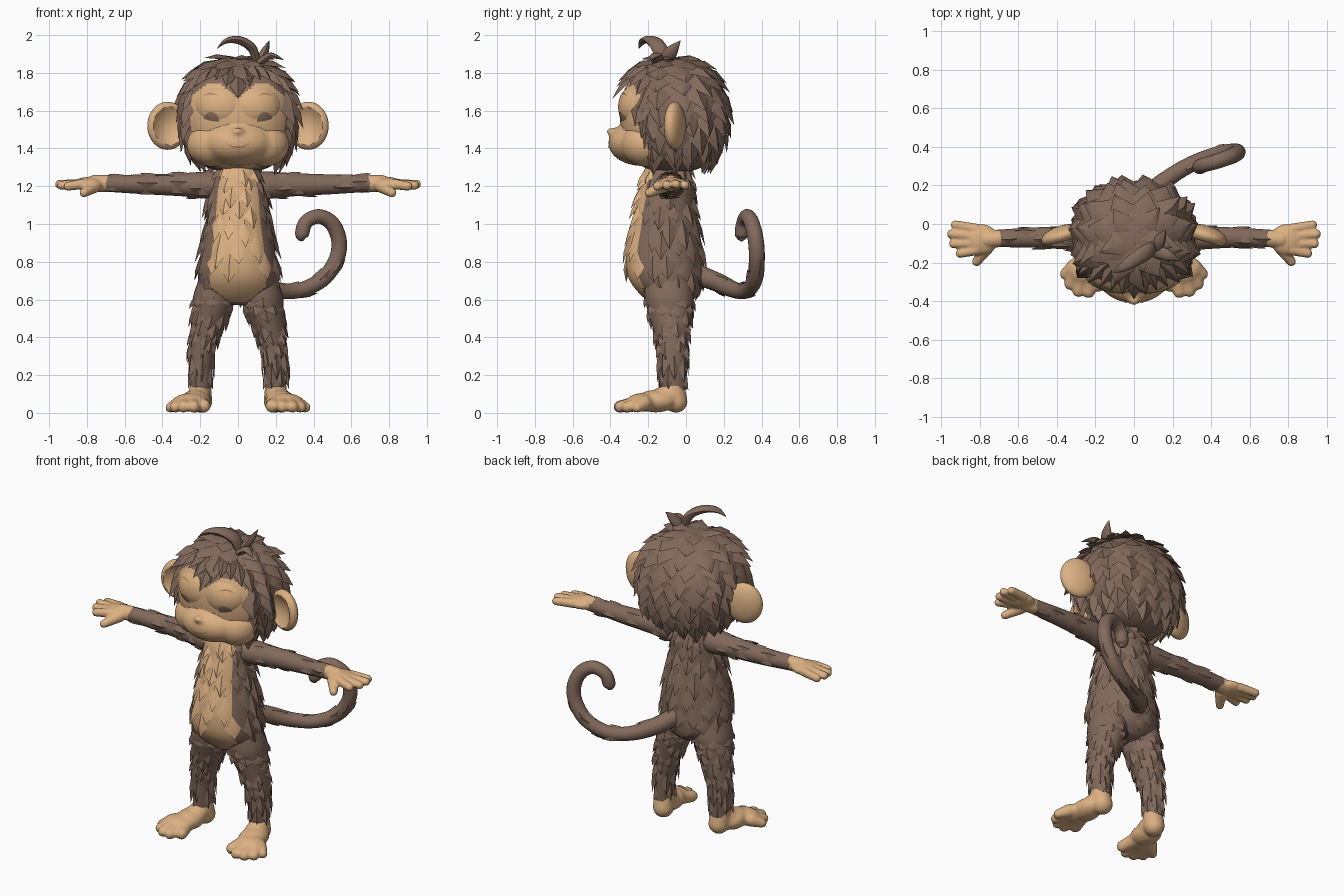
import bpy, bmesh, math, random
from math import sin, cos, pi, radians
from mathutils import Vector, Matrix
from mathutils.bvhtree import BVHTree

if "Cube" in bpy.data.objects:
    bpy.data.objects.remove(bpy.data.objects["Cube"])
rng = random.Random(4)
made = []


def material(name, rgb):
    m = bpy.data.materials.new(name)
    m.use_nodes = True
    m.diffuse_color = (*rgb, 1)
    m.node_tree.nodes["Principled BSDF"].inputs["Base Color"].default_value = (*rgb, 1)
    return m


FUR = material("brown fur", (0.225, 0.143, 0.105))
SKIN = material("tan skin", (0.71, 0.435, 0.225))
EYE = material("eye brown", (0.3, 0.195, 0.125))
LINE = material("mouth brown", (0.36, 0.19, 0.1))


def finish(name, bm, *mats):
    bmesh.ops.recalc_face_normals(bm, faces=bm.faces)
    me = bpy.data.meshes.new(name)
    bm.to_mesh(me)
    bm.free()
    ob = bpy.data.objects.new(name, me)
    bpy.context.collection.objects.link(ob)
    for m in mats:
        me.materials.append(m)
    made.append(ob)
    return ob


def spline(pts, t):
    # smooth interpolation through tuples
    x = max(0, min(0.9999, t)) * (len(pts) - 1)
    i = int(x)
    u = x - i
    a, b, c, d = (pts[max(0, min(len(pts) - 1, i + k))] for k in (-1, 0, 1, 2))
    return [0.5 * (2*q + (r - p)*u + (2*p - 5*q + 4*r - s)*u*u + (3*q - p - 3*r + s)*u**3)
            for p, q, r, s in zip(a, b, c, d)]


def loft(rings, place):
    # rings: (station, centre u, centre v, radius u, radius v)
    def f(t, a, off=0):
        s, cu, cv, ru, rv = spline(rings, t)
        return Vector(place(cu + (ru + off) * sin(a), cv - (rv + off) * cos(a), s))
    return f


def tube(path, flat=1):
    # path: (x, y, z, radius)
    def f(t, a, off=0):
        *c, r = spline(path, t)
        tan = Vector(spline(path, t + 0.02)[:3]) - Vector(spline(path, t - 0.02)[:3])
        n = tan.cross(Vector((0, 1, 0))).normalized()
        b = tan.cross(n).normalized()
        return Vector(c) + (n * sin(a) * flat + b * cos(a)) * (r + off)
    return f


def surface(bm, f, t0, t1, n, m, rule=lambda t, a: 0):
    rows = [[bm.verts.new(f(t0 + (t1 - t0) * i / n, 2*pi*j/m - pi)) for j in range(m)] for i in range(n + 1)]
    for i in range(n):
        for j in range(m):
            k = (j + 1) % m
            face = bm.faces.new((rows[i][j], rows[i][k], rows[i + 1][k], rows[i + 1][j]))
            face.material_index = rule(t0 + (t1 - t0) * (i + 0.5) / n, 2*pi*(j + 0.5)/m - pi)
    bm.faces.new(rows[0])
    bm.faces.new(rows[-1])


def tuft(bm, f, t, dt, a, da, lift, mat=0, swirl=0):
    # leaf-shaped lock lying along the surface, tip raised
    m = t + dt * 0.5
    spots = ((t, a - da*0.6, -0.012), (t, a, 0.002), (t, a + da*0.6, -0.012),
             (m, a - da, lift*0.1), (m, a, lift*0.6 + 0.004), (m, a + da, lift*0.1),
             (t + dt, a + swirl, lift))
    v = [bm.verts.new(f(*s)) for s in spots]
    for ids in ((0, 1, 4, 3), (1, 2, 5, 4), (3, 4, 6), (4, 5, 6), (0, 3, 6, 5, 2), (0, 2, 1)):
        bm.faces.new([v[i] for i in ids]).material_index = mat


def fur(bm, f, t0, t1, rows, count, dt, lift, rule=lambda t, a: 0, keep=1.0):
    for i in range(rows):
        for j in range(count):
            t = t0 + (t1 - t0) * i / (rows - 1) + rng.uniform(-0.2, 0.2) * dt
            a = 2*pi*(j + (i % 2)/2 + rng.uniform(-0.15, 0.15))/count - pi
            a = (a + pi) % (2*pi) - pi
            mat = rule(t, a)
            if rng.random() < keep and mat is not None:
                tuft(bm, f, t, dt * rng.uniform(0.8, 1.15), a, pi/count*0.95, lift * rng.uniform(0.6, 1.2), mat)


def chain(p, q, r0, r1, n=7):
    p, q = Vector(p), Vector(q)
    return [(*p.lerp(q, i/(n - 1)), *[r0 + (r1 - r0)*i/(n - 1)]*3) for i in range(n)]


def blob(name, balls, voxel, mat, side=1, smooth=5):
    # ellipsoids fused into one soft skin
    bm = bmesh.new()
    for x, y, z, rx, ry, rz in balls:
        bmesh.ops.create_icosphere(bm, subdivisions=3, radius=1,
            matrix=Matrix.Translation((x*side, y, z)) @ Matrix.Diagonal((rx, ry, rz, 1)))
    ob = finish(name, bm, mat)
    mod = ob.modifiers.new("fuse", 'REMESH')
    mod.mode, mod.voxel_size = 'VOXEL', voxel
    mod = ob.modifiers.new("soften", 'SMOOTH')
    mod.factor, mod.iterations = 0.5, smooth
    dg = bpy.context.evaluated_depsgraph_get()
    me = bpy.data.meshes.new_from_object(ob.evaluated_get(dg))
    ob.modifiers.clear()
    ob.data = me
    if not me.materials:
        me.materials.append(mat)
    return ob


# torso with pale belly
torso = loft([(1.36, 0, -.08, .09, .1), (1.27, 0, -.1, .118, .128), (1.2, 0, -.1, .145, .143),
              (1.1, 0, -.11, .16, .157), (1.0, 0, -.11, .17, .176), (.85, 0, -.115, .197, .201),
              (.72, 0, -.11, .212, .196), (.63, 0, -.09, .19, .155), (.57, 0, -.08, .1, .09)],
             lambda u, v, s: (u, v, s))
belly = lambda t, a: int(abs(a) < 0.82 - 3 * max(0, t - 0.8) and t < 0.95)
bm = bmesh.new()
surface(bm, torso, 0, 1, 40, 64, belly)
fur(bm, torso, 0.08, 0.82, 9, 13, 0.14, 0.024,
    lambda t, a: None if t > 0.68 and abs(a) < 0.95 else belly(t, a), 0.9)
finish("torso", bm, FUR, SKIN)

for side, label in ((1, "left"), (-1, "right")):
    # legs
    leg = loft([(.74, .1, -.1, .095, .12), (.62, .125, -.09, .112, .13), (.54, .138, -.085, .104, .118),
                (.42, .17, -.075, .083, .093), (.3, .195, -.07, .067, .077), (.12, .2, -.065, .054, .064)],
               lambda u, v, s: (u * side, v, s))
    bm = bmesh.new()
    surface(bm, leg, 0, 1, 24, 32)
    fur(bm, leg, 0.24, 0.86, 8, 8, 0.14, 0.017, keep=0.85)
    finish(label + "_leg", bm, FUR)
    # arms
    arm = loft([(.05, -.09, 1.205, .06, .06), (.14, -.085, 1.205, .077, .073), (.3, -.075, 1.208, .062, .061),
                (.5, -.07, 1.21, .053, .052), (.71, -.075, 1.215, .045, .043)],
               lambda u, v, s: (s * side, u, v))
    bm = bmesh.new()
    surface(bm, arm, 0, 1, 28, 28)
    fur(bm, arm, 0.25, 0.88, 7, 5, 0.11, 0.009, keep=0.5)
    finish(label + "_arm", bm, FUR)
    # hands: palm, four fingers, thumb
    balls = chain((.70, -.075, 1.215), (.76, -.08, 1.215), .046, .045) + [(.79, -.08, 1.212, .085, .08, .037)]
    for y0, tip in ((-.025, (.925, -.005, 1.205)), (-.063, (.945, -.052, 1.21)),
                    (-.102, (.935, -.102, 1.205)), (-.135, (.9, -.152, 1.2))):
        balls += chain((.82, y0, 1.212), tip, .028, .024, 9)
    balls += chain((.76, -.12, 1.2), (.815, -.195, 1.165), .036, .024, 8)
    blob(label + "_hand", balls, 0.007, SKIN, side, 3)
    # feet: heel, arch, five toes
    balls = chain((.2, -.065, .13), (.197, -.053, .062), .059, .062) + [(.21, -.11, .08, .066, .08, .062)]
    balls += [(.225, -.16, .062, .08, .11, .06), (.252, -.235, .055, .095, .08, .05)]
    for root, tip, r in (((.2, -.24), (.18, -.315), .036), ((.24, -.26), (.235, -.352), .033),
                         ((.27, -.26), (.288, -.347), .032), ((.3, -.24), (.332, -.312), .03),
                         ((.31, -.22), (.358, -.26), .028)):
        balls += chain((*root, .05), (*tip, r), .04, r)
    blob(label + "_foot", balls, 0.009, SKIN, side, 6)
    # ears: cupped discs, rims swept forward
    bm = bmesh.new()
    bmesh.ops.create_icosphere(bm, subdivisions=5, radius=1)
    for v in bm.verts:
        r = math.hypot(v.co.x, v.co.z)
        if v.co.y < 0 and r < 0.78:
            v.co.y = -0.62 * (r / 0.78) ** 2 + 0.05
    bm.transform(Matrix.Translation((.372 * side, -.06, 1.52)) @ Matrix.Rotation(-0.3 * side, 4, 'Z')
                 @ Matrix.Diagonal((.112, .052, .127, 1)))
    finish(label + "_ear", bm, SKIN)

# head with layered hair
MID = Vector((0, -.07, 1.58))
SIZE = Vector((.3, .28, .305))


def head(t, a, off=0):
    s = max(0, sin(t)) ** (0.66 if t > pi/2 else 0.9) * (1 + .07 * sin(2*a)**2)
    return MID + Vector((SIZE.x*s*sin(a), -SIZE.y*s*cos(a), SIZE.z*cos(t))) * (1 + off/.29)


def hairline(x):
    return 1.66 + .085 * sin(pi * min(1, abs(x)/.26))


def in_face(p):
    return p.y < -.2 and abs(p.x) < .25 and p.z < hairline(p.x)


bm = bmesh.new()
surface(bm, head, 0.03, pi - 0.03, 60, 96, lambda t, a: int(in_face(head(t, a))))
for i in range(10):
    t = 0.1 + i * 0.235
    count = round(4 + 13 * sin(t))
    for j in range(count):
        a = 2*pi*(j + (i % 2)/2 + rng.uniform(-.15, .15))/count
        dt = rng.uniform(.42, .52)
        if not (in_face(head(t + dt, a)) or in_face(head(t + dt/2, a))):
            tuft(bm, head, t, dt, a, pi/count*1.05, rng.uniform(.03, .055), 0, rng.uniform(-.04, .12))
# fringe around the brow
for k in range(-5, 6):
    a = k * 0.19
    end = math.acos((hairline(SIZE.x*sin(a)) - MID.z) / SIZE.z) + 0.03
    tuft(bm, head, end - .55, .55, a, .16, .05)
# sideburns
for s in (1, -1):
    for i in range(5):
        tuft(bm, head, 1.1 + i*.2, .45, s*(1.02 + .02*i), .12, .035, 0, -s*.05)
finish("head", bm, FUR, SKIN)

# face: brow, cheeks, muzzle, nose
balls = [(0, -.215, 1.54, .24, .13, .12), (0, -.24, 1.43, .205, .173, .123), (0, -.398, 1.49, .034, .024, .02)]
for s in (1, -1):
    balls += [(s*.08, -.23, 1.62, .16, .132, .135), (s*.14, -.215, 1.42, .133, .13, .118)]
face = blob("face", balls, 0.011, SKIN, 1, 12)
skin = BVHTree.FromPolygons([v.co for v in face.data.vertices], [p.vertices for p in face.data.polygons])


def decal(name, shape, nu, nv, mat):
    # thin plate pressed onto the face
    bm = bmesh.new()
    grid = []
    for i in range(nu + 1):
        row = []
        for j in range(nv + 1):
            x, z = shape(i/nu, j/nv)
            hit = skin.ray_cast(Vector((x, -2, z)), Vector((0, 1, 0)))[0]
            row.append(bm.verts.new((x, (hit.y if hit else -.3) - .004, z)))
        grid.append(row)
    for i in range(nu):
        for j in range(nv):
            bm.faces.new((grid[i][j], grid[i + 1][j], grid[i + 1][j + 1], grid[i][j + 1]))
    bmesh.ops.remove_doubles(bm, verts=bm.verts, dist=0.0004)
    ob = finish(name, bm, mat)
    if sum(p.normal.y for p in ob.data.polygons) > 0:
        ob.data.flip_normals()


for s, label in ((1, "left"), (-1, "right")):
    decal(label + "_eye", lambda u, v: (s*.143 + .042*v*cos(2*pi*u), 1.545 + .048*v*sin(2*pi*u)), 28, 4, EYE)
    decal(label + "_brow", lambda u, v: (s*(.1 + .09*u), 1.675 + .015*sin(pi*u) + .007*(v - .5)*sin(pi*u)), 10, 1, LINE)
decal("mouth", lambda u, v: (.14*(u - .5), 1.405 + .03*(2*u - 1)**2 + .008*(v - .5)*sin(pi*u)), 20, 1, LINE)

# curled locks on the crown
locks = {"crown_curl": [(.1, -.12, 1.85, .035), (.075, -.14, 1.93, .042), (.01, -.18, 1.972, .038),
                        (-.06, -.225, 1.97, .024), (-.11, -.25, 1.93, .002)],
         "back_lock": [(.1, -.12, 1.85, .035), (.14, -.08, 1.91, .036), (.165, -.03, 1.97, .002)],
         "side_lock": [(.1, -.14, 1.84, .035), (.17, -.16, 1.89, .03), (.24, -.19, 1.87, .002)]}
for name, path in locks.items():
    bm = bmesh.new()
    surface(bm, tube(path, 0.6), 0, 1, 18, 10)
    finish(name, bm, FUR)

# curling tail
tail = tube([(.02, .04, .74, .055), (.1, .17, .69, .05), (.21, .26, .65, .043), (.33, .325, .65, .041),
             (.45, .365, .71, .042), (.52, .375, .81, .042), (.535, .37, .91, .042), (.5, .35, 1.0, .041),
             (.43, .325, 1.04, .039), (.36, .305, 1.01, .038), (.338, .295, .94, .036), (.343, .295, .91, .006)])
bm = bmesh.new()
surface(bm, tail, 0, 1, 72, 18)
fur(bm, tail, 0.04, 0.4, 7, 5, 0.06, 0.008, keep=0.4)
finish("tail", bm, FUR)

# smooth shading with crisp tuft edges
for ob in bpy.context.selected_objects:
    ob.select_set(False)
for ob in made:
    ob.select_set(True)
bpy.context.view_layer.objects.active = made[0]
bpy.ops.object.shade_smooth_by_angle(angle=radians(50))
